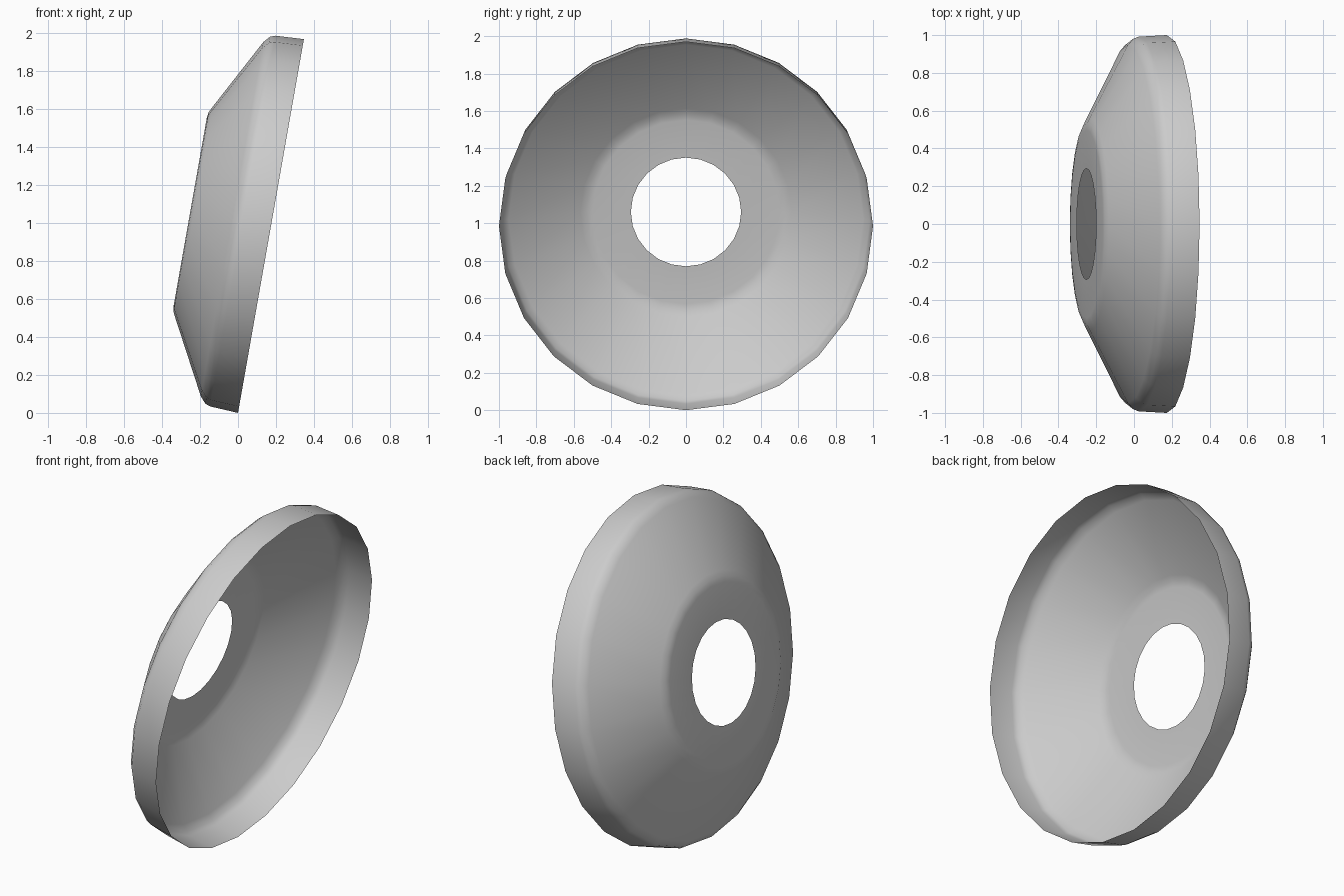
import bpy, bmesh, math
from mathutils import Matrix

if "Cube" in bpy.data.objects:
    bpy.data.objects.remove(bpy.data.objects["Cube"])

SIDES = 24
# (radius, depth) from the open rim to the central hole
PROFILE = [(1.0, 0.0), (0.992, 0.15), (0.982, 0.178), (0.948, 0.208),
           (0.565, 0.412), (0.535, 0.427), (0.50, 0.432), (0.295, 0.432)]

# Dished shell, lathed as a single open surface
bm = bmesh.new()
rings = []
for r, d in PROFILE:
    rings.append([bm.verts.new((r * math.cos(2 * math.pi * k / SIDES),
                                r * math.sin(2 * math.pi * k / SIDES), d))
                  for k in range(SIDES)])
for low, high in zip(rings, rings[1:]):
    for k in range(SIDES):
        n = (k + 1) % SIDES
        bm.faces.new((low[k], low[n], high[n], high[k])).smooth = True

# Stand it up, leaning back ten degrees, with the rim resting on the ground
tilt = math.radians(10)
bm.transform(Matrix.Translation((math.sin(tilt), 0, math.cos(tilt)))
             @ Matrix.Rotation(tilt - math.pi / 2, 4, 'Y'))

mesh = bpy.data.meshes.new("dished_shell")
bm.to_mesh(mesh)
bm.free()
shell = bpy.data.objects.new("dished_shell", mesh)
bpy.context.collection.objects.link(shell)
